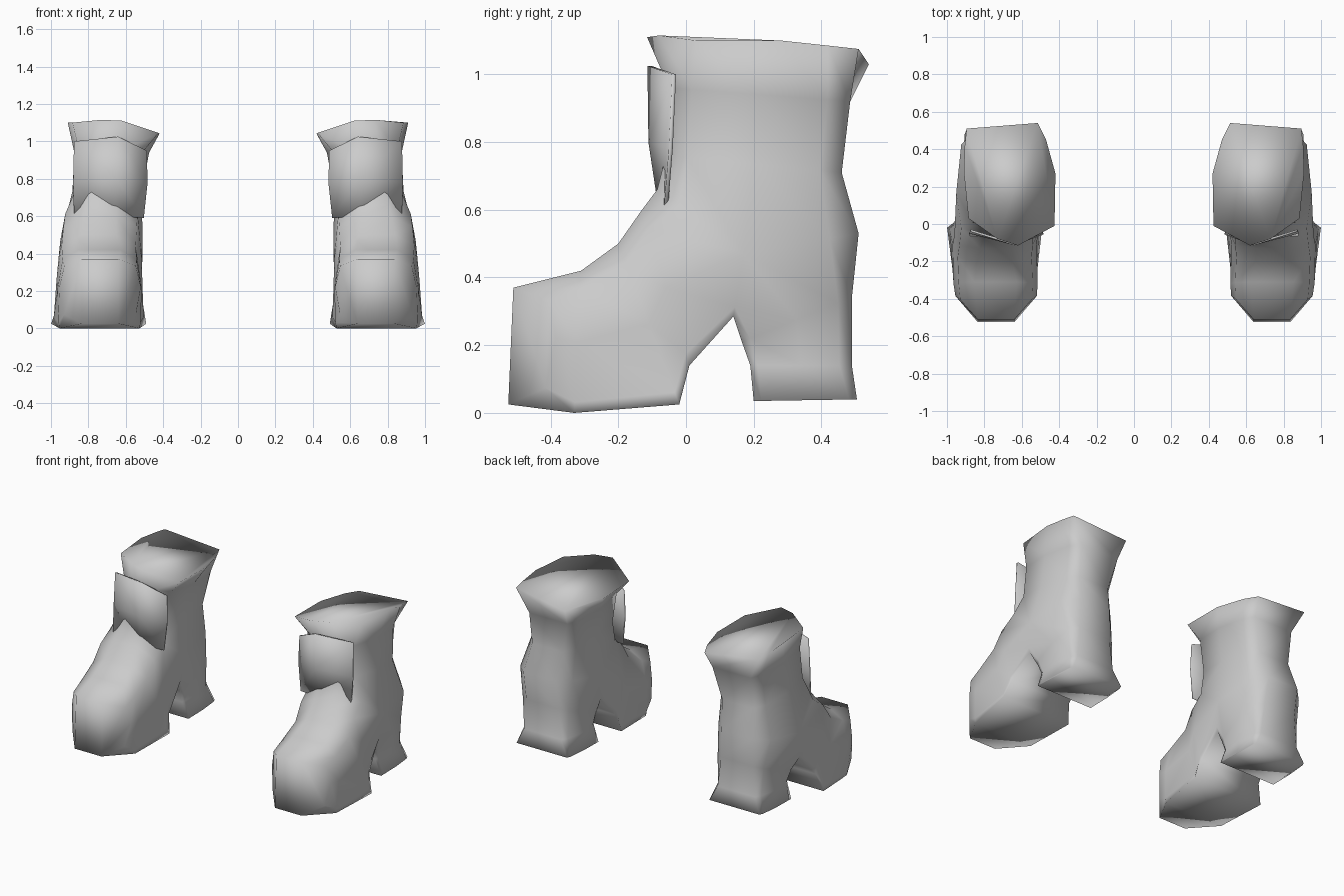
import bpy, bmesh
from mathutils import Vector

cube = bpy.data.objects.get("Cube")
if cube:
    bpy.data.objects.remove(cube, do_unlink=True)

# One flat grey for everything
grey = bpy.data.materials.new("plain grey")
grey.use_nodes = True
colour = (0.6, 0.6, 0.6, 1)
grey.diffuse_color = colour
grey.node_tree.nodes["Principled BSDF"].inputs["Base Color"].default_value = colour


def ring(a, b, x0, x1, fa=0.9, fb=0.5, mid=None, bow=0.0):
    """Ten-sided section from (y, z) point a to b; fa and fb are the widths of
    its two flat ends, bow pushes its sides back."""
    a, b = Vector(a), Vector(b)
    m = Vector(mid) if mid else (a + b) / 2
    xc, w = (x0 + x1) / 2, (x1 - x0) / 2

    def pt(p, f, back=0.0):
        return Vector((xc + f * w, p[0] + back, p[1]))
    # Wide ends get a tight corner, narrow ends a soft one
    ka, kb = (max(0.88, (f + 1) / 2) for f in (fa, fb))
    ca, cb = (e.lerp(m, 0.15 if f > 0.8 else 0.25) for e, f in ((a, fa), (b, fb)))
    k = bow * 0.75
    return [pt(m, 1, bow), pt(cb, kb, k), pt(b, fb), pt(b, -fb), pt(cb, -kb, k),
            pt(m, -1, bow), pt(ca, -ka, k), pt(a, -fa), pt(a, fa), pt(ca, ka, k)]


def loft(bm, rings):
    """Skin a list of sections and close the last one."""
    rows = [[bm.verts.new(p) for p in r] for r in rings]
    for r, s in zip(rows, rows[1:]):
        for i in range(10):
            j = (i + 1) % 10
            bm.faces.new((r[i], r[j], s[j], s[i]))
    e = rows[-1]
    for ids in ((2, 3, 7, 8), (8, 9, 0, 1, 2), (3, 4, 5, 6, 7)):
        bm.faces.new([e[i] for i in ids])


def finish(bm, name, thickness=0.0):
    """Make a smooth object and mirror it to the other foot."""
    bmesh.ops.recalc_face_normals(bm, faces=bm.faces)
    me = bpy.data.meshes.new(name)
    bm.to_mesh(me)
    bm.free()
    for p in me.polygons:
        p.use_smooth = True
    me.materials.append(grey)
    ob = bpy.data.objects.new(name, me)
    bpy.context.collection.objects.link(ob)
    if thickness:
        sol = ob.modifiers.new("thickness", 'SOLIDIFY')
        sol.thickness = thickness
        sol.offset = 0
    mir = ob.modifiers.new("other foot", 'MIRROR')
    mir.use_mirror_merge = False


# Three-way junction where toe, heel and shaft meet
arch, instep, back, hub = (.14, .285), (-.085, .66), (.51, .53), (.17, .47)
jx = (.51, .95)
bm = bmesh.new()

# Foot, from the instep out to the toe
loft(bm, [
    ring(arch, instep, *jx, .9, .35, hub),
    ring((.01, .14), (-.13, .60), .515, .96, 1.0, .38),
    ring((-.02, .025), (-.20, .50), .52, .97, 1.13, .42),
    ring((-.33, 0), (-.31, .42), .515, .965, .95, .5),
    ring((-.525, .025), (-.51, .37), .52, .955, .45, .45, (-.535, .22), .15),
])

# Heel, from the arch down to the ground
loft(bm, [
    ring(arch, back, *jx, .9, .5, hub),
    ring((.165, .21), (.49, .34), .525, .91, .9, .6),
    ring((.19, .14), (.49, .14), .53, .895, .9, .75),
    ring((.20, .035), (.505, .04), .505, .915, 1.0, .9),
])

# Shaft, from the junction up to the flared collar
collar = [(.91, .28, 1.10), (.885, .03, 1.10), (.73, -.08, 1.115), (.62, -.115, 1.11),
          (.425, -.01, 1.045), (.42, .27, 1.04), (.47, .45, 1.035), (.515, .54, 1.03),
          (.895, .51, 1.075), (.905, .42, 1.085)]
loft(bm, [
    ring(back, instep, *jx, .5, .35, hub),
    ring((.46, .71), (-.06, .76), .515, .885, .6, .4),
    ring((.485, .92), (-.05, .96), .475, .875, .7, .4),
    [Vector(p) for p in collar],
])
bmesh.ops.remove_doubles(bm, verts=bm.verts, dist=0.0005)
finish(bm, "boots")

# Tongue: a bent plate standing in front of the shaft
rows = [
    [(.505, -.055, .59), (.66, -.075, .60), (.875, -.062, .57)],
    [(.485, -.050, .78), (.65, -.105, .80), (.88, -.045, .78)],
    [(.49, -.045, .95), (.64, -.108, 1.025), (.875, -.035, 1.0)],
]
bm = bmesh.new()
grid = [[bm.verts.new(p) for p in r] for r in rows]
for r, s in zip(grid, grid[1:]):
    for i in range(2):
        bm.faces.new((r[i], r[i + 1], s[i + 1], s[i]))
finish(bm, "tongues", 0.012)
